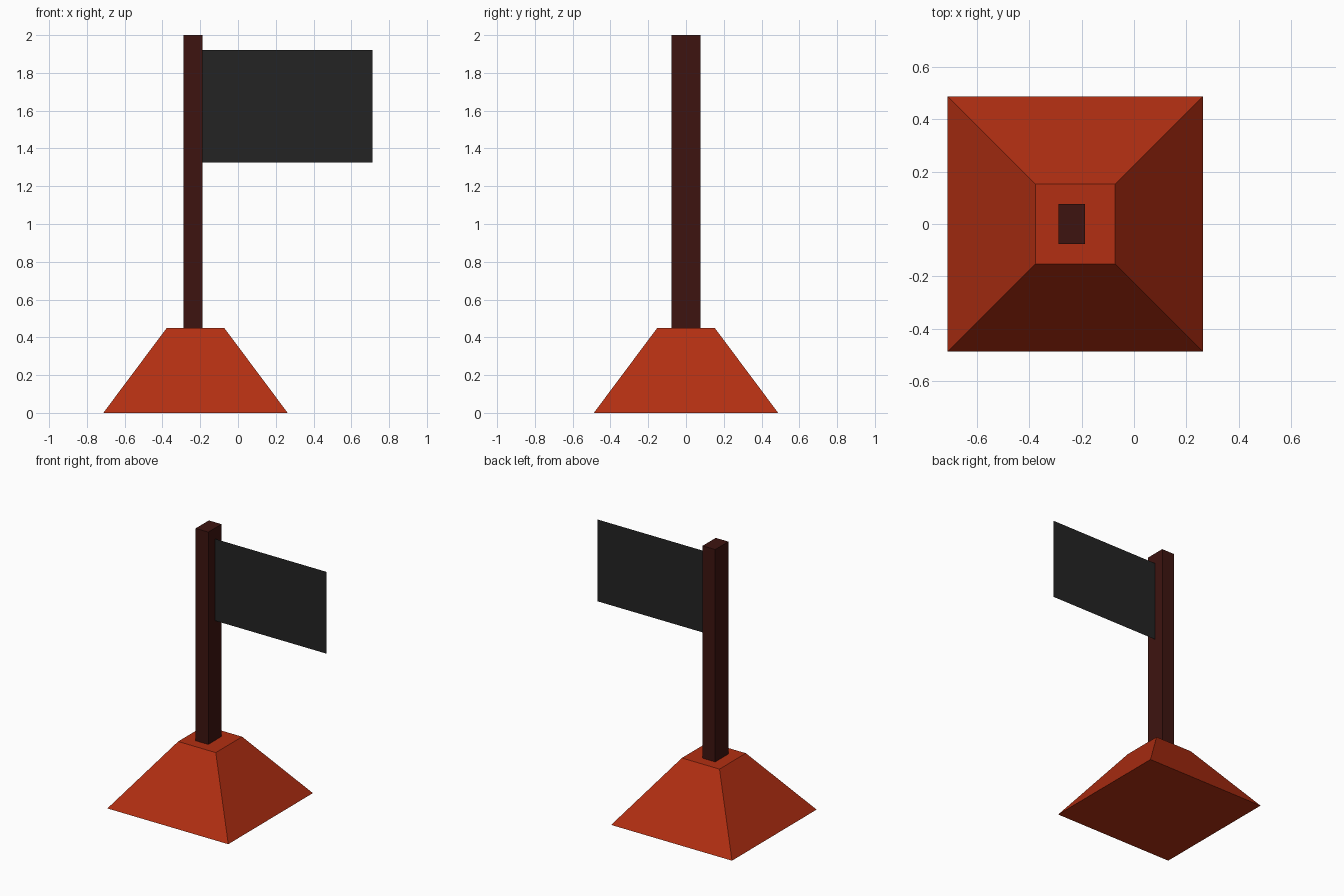
import bpy, bmesh

if "Cube" in bpy.data.objects:
    bpy.data.objects.remove(bpy.data.objects["Cube"])


def material(name, rgb):
    mat = bpy.data.materials.new(name)
    mat.diffuse_color = (*rgb, 1)
    mat.use_nodes = True
    mat.node_tree.nodes["Principled BSDF"].inputs["Base Color"].default_value = mat.diffuse_color
    return mat


def make_object(name, bm, mat):
    bmesh.ops.recalc_face_normals(bm, faces=bm.faces)
    mesh = bpy.data.meshes.new(name)
    bm.to_mesh(mesh)
    bm.free()
    mesh.materials.append(mat)
    obj = bpy.data.objects.new(name, mesh)
    bpy.context.collection.objects.link(obj)
    return obj


def block(name, cx, z0, z1, bottom, top, mat):
    """Box along z with (half x, half y) sizes at the bottom and top."""
    bm = bmesh.new()
    bmesh.ops.create_cube(bm, size=2)
    for v in bm.verts:
        hx, hy = top if v.co.z > 0 else bottom
        v.co = (cx + v.co.x * hx, v.co.y * hy, z1 if v.co.z > 0 else z0)
    return make_object(name, bm, mat)


red = material("red", (0.45, 0.028, 0.006))
brown = material("dark_brown", (0.048, 0.007, 0.005))
black = material("black", (0.017, 0.017, 0.017))

# Tapered foot
block("base", -0.225, 0, 0.45, (0.488, 0.488), (0.152, 0.152), red)

# Rectangular post standing on the foot
block("pole", -0.238, 0.45, 2.0, (0.051, 0.076), (0.051, 0.076), brown)

# Single-sheet flag on the pole's centre plane
bm = bmesh.new()
bm.faces.new([bm.verts.new((x, 0, z)) for x, z in
              ((-0.188, 1.325), (0.713, 1.325), (0.713, 1.922), (-0.188, 1.922))])
make_object("flag", bm, black)
